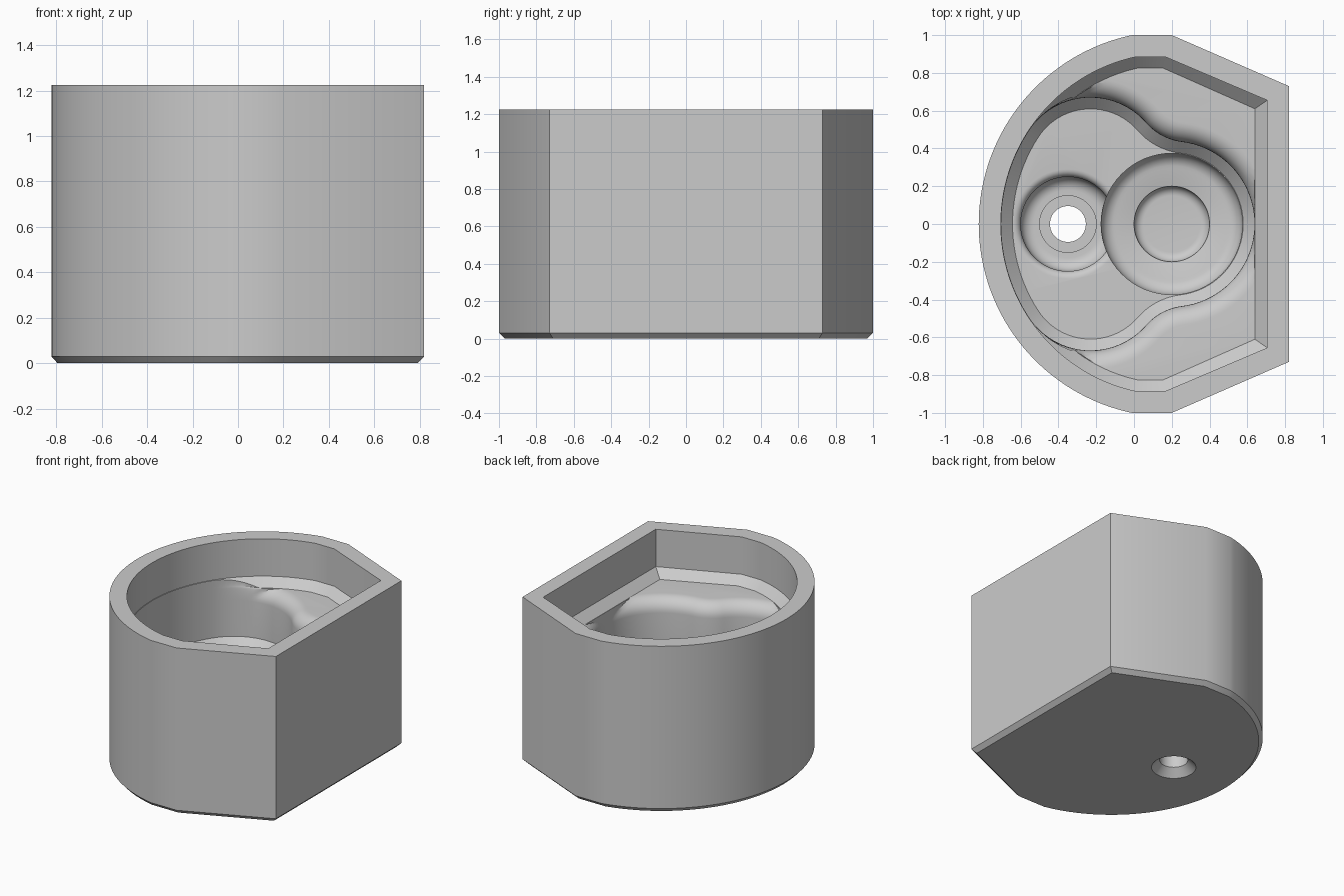
import bpy
import bmesh
from math import sin, cos, pi, radians, asin, atan2, hypot, sqrt

cube = bpy.data.objects.get("Cube")
if cube:
    bpy.data.objects.remove(cube, do_unlink=True)

grey = bpy.data.materials.new("plain grey")
grey.use_nodes = True
grey.diffuse_color = (0.6, 0.6, 0.6, 1)
grey.node_tree.nodes["Principled BSDF"].inputs["Base Color"].default_value = (0.6, 0.6, 0.6, 1)

CX = 0.2  # shared centre of the round end and the large well


def loft(name, rings):
    """Closed solid through (outline, height) rings of equal point count."""
    bm = bmesh.new()
    loops = [[bm.verts.new((x, y, z)) for x, y in pts] for pts, z in rings]
    for a, b in zip(loops, loops[1:]):
        for i in range(len(a)):
            j = (i + 1) % len(a)
            bm.faces.new((a[i], a[j], b[j], b[i]))
    bm.faces.new(loops[0][::-1])
    bm.faces.new(loops[-1])
    bmesh.ops.recalc_face_normals(bm, faces=bm.faces)
    mesh = bpy.data.meshes.new(name)
    bm.to_mesh(mesh)
    bm.free()
    mesh.materials.append(grey)
    obj = bpy.data.objects.new(name, mesh)
    bpy.context.collection.objects.link(obj)
    return obj


def arc(cx, cy, r, a, b, n):
    return [(cx + r * cos(a + (b - a) * i / n), cy + r * sin(a + (b - a) * i / n))
            for i in range(n + 1)]


def shell_outline(r, y, xa, xb, yb):
    """Round end on -x, flat sides, then slanted corners to a flat end on +x."""
    a = pi - asin(y / r)
    return arc(CX, 0, r, a, 2 * pi - a, 72) + [(xa, -y), (xb, -yb), (xb, yb), (xa, y)]


def turned(name, x, profile):
    return loft(name, [(arc(x, 0, r, 0, 2 * pi * 63 / 64, 63), z) for r, z in profile])


def cove(r, z, f, n=8):
    """Rounded inside corner from a floor up to a wall of radius r."""
    return [(r - f + f * sin(t), z + f - f * cos(t))
            for t in (pi / 2 * i / n for i in range(n + 1))]


def lip(r, z, f, n=6):
    """Rounded outer edge from a wall of radius r up to a floor at z."""
    return [(r + f - f * cos(t), z - f + f * sin(t))
            for t in (pi / 2 * i / n for i in range(n + 1))]


# Arc geometry of the pocket: round end, lobe, reverse bend, large round
R_END, R_LOBE, R_BEND, R_WELL = 0.903, 0.39, 0.3, 0.438
A_LOBE = radians(147)
PX = CX + (R_END - R_LOBE) * cos(A_LOBE)
PY = (R_END - R_LOBE) * sin(A_LOBE)
dist = hypot(CX - PX, PY)
ux, uy = (CX - PX) / dist, -PY / dist
along = ((R_LOBE + R_BEND) ** 2 - (R_WELL + R_BEND) ** 2 + dist ** 2) / (2 * dist)
rise = sqrt((R_LOBE + R_BEND) ** 2 - along ** 2)
QX, QY = PX + along * ux - rise * uy, PY + along * uy + rise * ux
A_P = atan2(QY - PY, QX - PX)
A_C = atan2(QY, QX - CX)


def pocket_outline(d):
    """Pocket outline offset outwards by d."""
    half = arc(CX, 0, R_END + d, pi, A_LOBE, 12)
    half += arc(PX, PY, R_LOBE + d, A_LOBE, A_P, 24)[1:]
    half += arc(QX, QY, R_BEND - d, A_P - pi, A_C - pi, 14)[1:]
    half += arc(CX, 0, R_WELL + d, A_C, 0, 20)[1:]
    return half + [(x, -y) for x, y in half[-2:0:-1]]


def kept_inside(pts, base):
    """Hold the rounded lip within the foot of the upper chamfer."""
    out = []
    for (x, y), (bx, by) in zip(pts, base):
        limit = max(0.842, hypot(bx - CX, by))
        k = min(1, limit / hypot(x - CX, y))
        out.append((min(CX + (x - CX) * k, 0.638), y * k))
    return out


# Outer body with chamfered foot
body = loft("cup_body", [
    (shell_outline(0.995, 0.97, 0.194, 0.79, 0.71), 0),
    (shell_outline(1.022, 1.0, 0.2, 0.82, 0.73), 0.03),
    (shell_outline(1.022, 1.0, 0.2, 0.82, 0.73), 1.225)])

# Upper cavity with chamfered shelf edge
SHELF, FLOOR = 0.89, 0.465
rim = shell_outline(0.905, 0.885, 0.165, 0.705, 0.655)
cavity = loft("upper_cavity_cutter", [
    (shell_outline(0.845, 0.825, 0.155, 0.64, 0.61), SHELF),
    (rim, SHELF + 0.06), (rim, 1.4)])

# Keyhole pocket with chamfered floor and rounded lip
base = pocket_outline(0)
rings = [(pocket_outline(-0.06), FLOOR), (base, FLOOR + 0.06)]
for d, z in lip(0, SHELF, 0.1, 8):
    rings.append((kept_inside(pocket_outline(d), base), z))
rings.append((rings[-1][0], 1.1))
pocket = loft("pocket_cutter", rings)

# Large round well with a central recess
large_well = turned("large_well_cutter", CX,
                    cove(0.2, 0.13, 0.05) + cove(0.374, 0.2, 0.08) + [(0.374, 0.5)])

# Small well, counterbore and countersunk through hole
small_well = turned("small_well_cutter", -0.35,
                    [(0.16, -0.01), (0.095, 0.055), (0.095, 0.17), (0.15, 0.17), (0.15, 0.29)]
                    + cove(0.25, 0.29, 0.07) + lip(0.25, FLOOR, 0.04) + [(0.29, FLOOR + 0.01)])

# Cut the cavities in turn
bpy.ops.object.select_all(action='DESELECT')
bpy.context.view_layer.objects.active = body
body.select_set(True)
for cutter in (cavity, pocket, large_well, small_well):
    cutter.hide_render = True
    mod = body.modifiers.new("cut", 'BOOLEAN')
    mod.operation = 'DIFFERENCE'
    mod.solver = 'EXACT'
    mod.object = cutter
    bpy.ops.object.modifier_apply(modifier=mod.name)
    bpy.data.objects.remove(cutter, do_unlink=True)

bpy.ops.object.shade_smooth_by_angle(angle=radians(25))
